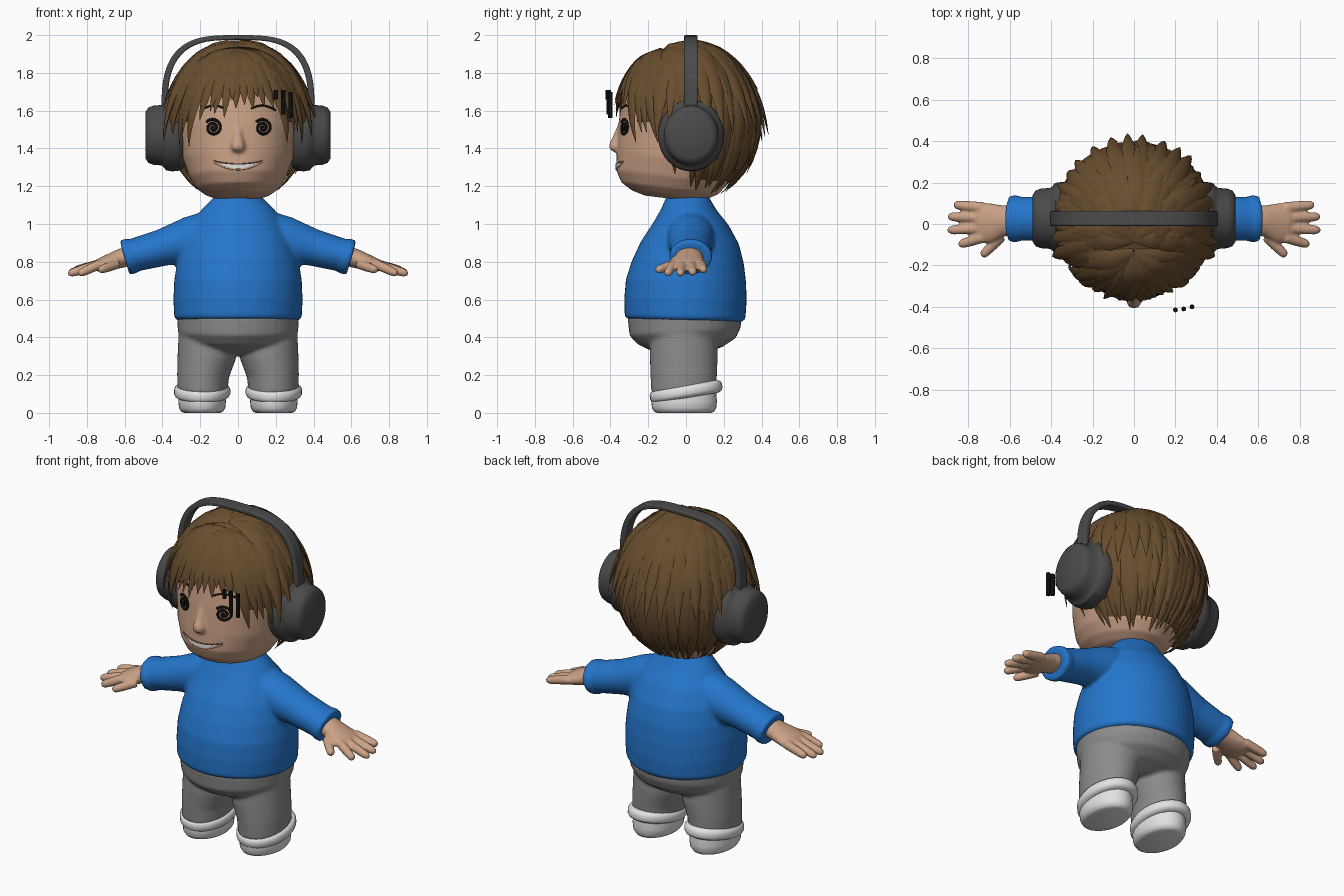
import bpy, bmesh, math, random
from math import sin, cos, pi, radians
from mathutils import Vector
from mathutils.bvhtree import BVHTree

random.seed(4)
if "Cube" in bpy.data.objects:
    bpy.data.objects.remove(bpy.data.objects["Cube"])
made = []


def material(name, r, g, b):
    m = bpy.data.materials.new(name)
    m.use_nodes = True
    m.diffuse_color = (r, g, b, 1)
    node = m.node_tree.nodes["Principled BSDF"]
    node.inputs["Base Color"].default_value = (r, g, b, 1)
    node.inputs["Roughness"].default_value = 0.7
    return m


skin = material("skin", 0.60, 0.36, 0.24)
blue = material("shirt blue", 0.018, 0.18, 0.60)
grey = material("trouser grey", 0.26, 0.26, 0.26)
white = material("white", 0.76, 0.76, 0.76)
brown = material("hair brown", 0.14, 0.075, 0.028)
dark = material("headphone grey", 0.07, 0.07, 0.07)
black = material("black", 0.004, 0.004, 0.004)
lip = material("lip brown", 0.22, 0.10, 0.07)


def skin_rings(bm, rings, caps=True):
    """Bridge rings of points into a closed tube."""
    loops = [[bm.verts.new(p) for p in ring] for ring in rings]
    n = len(loops[0])
    for a, b in zip(loops, loops[1:]):
        for i in range(n):
            j = (i + 1) % n
            bm.faces.new((a[i], a[j], b[j], b[i]))
    if caps:
        bm.faces.new(loops[0])
        bm.faces.new(loops[-1])


def tube(bm, rings, seg=32):
    """Each ring is (x, y, z, side radius, depth radius)."""
    pts = [Vector(r[:3]) for r in rings]
    t = (pts[-1] - pts[0]).normalized()
    side = t.cross(Vector((0, 1, 0))).normalized()
    depth = t.cross(side)
    skin_rings(bm, [[p + side * r[3] * cos(2 * pi * i / seg) + depth * r[4] * sin(2 * pi * i / seg)
                     for i in range(seg)] for p, r in zip(pts, rings)])


def finish(bm, name, mat, voxel=0, smooth=4):
    bmesh.ops.recalc_face_normals(bm, faces=bm.faces)
    me = bpy.data.meshes.new(name)
    bm.to_mesh(me)
    bm.free()
    ob = bpy.data.objects.new(name, me)
    bpy.context.collection.objects.link(ob)
    me.materials.append(mat)
    if voxel:
        mod = ob.modifiers.new("blend", "REMESH")
        mod.mode, mod.voxel_size, mod.use_smooth_shade = "VOXEL", voxel, True
        mod = ob.modifiers.new("soften", "SMOOTH")
        mod.iterations, mod.factor = smooth, 0.5
    made.append(ob)
    return ob


def line(name, points, radius, mat):
    cu = bpy.data.curves.new(name, "CURVE")
    cu.dimensions, cu.bevel_depth, cu.bevel_resolution = "3D", radius, 2
    cu.use_fill_caps = True
    sp = cu.splines.new("POLY")
    sp.points.add(len(points) - 1)
    for q, p in zip(sp.points, points):
        q.co = (*p, 1)
    cu.materials.append(mat)
    ob = bpy.data.objects.new(name, cu)
    bpy.context.collection.objects.link(ob)


# Shirt with blended sleeves
bm = bmesh.new()
tube(bm, [(0, y, z, rx, ry) for z, rx, ry, y in (
    (.49, .32, .305, -.005), (.505, .338, .32, -.005), (.6, .342, .324, -.003), (.7, .338, .318, 0),
    (.8, .322, .296, .01), (.9, .295, .26, .02), (1, .25, .20, .025), (1.08, .19, .145, .015),
    (1.14, .13, .115, .01), (1.155, .115, .1, .01))], 48)
for s in (-1, 1):
    tube(bm, [(s * x, y, z, rz, ry) for x, y, z, rz, ry in (
        (.1, .02, .965, .12, .13), (.25, .025, .915, .125, .125), (.4, .025, .875, .098, .108),
        (.55, .025, .835, .088, .106), (.565, .025, .831, .096, .114), (.6, .025, .822, .094, .112))])
finish(bm, "shirt", blue, .011)

# Trousers with blended legs
bm = bmesh.new()
tube(bm, [(0, y, z, rx, ry) for z, rx, ry, y in (
    (.31, .10, .10, .01), (.34, .25, .19, .01), (.38, .29, .26, .005), (.43, .318, .295, -.005),
    (.53, .325, .305, -.005))], 40)
for s in (-1, 1):
    tube(bm, [(s * x, -.012, z, rx, ry) for x, z, rx, ry in (
        (.16, .42, .155, .175), (.165, .3, .155, .18), (.185, .2, .138, .176), (.19, .1, .132, .172))])
finish(bm, "trousers", grey, .011)

for s, label in ((-1, "right"), (1, "left")):
    # Rolled hem and shoe
    bm = bmesh.new()
    tube(bm, [(s * .19, y, z, rx, rx + .045) for y, z, rx in (
        (.006, .08, .125), (.004, .088, .142), (.002, .1, .149), (-.001, .125, .149),
        (-.003, .138, .142), (-.005, .146, .125))])
    finish(bm, label + "_hem", white)
    bm = bmesh.new()
    tube(bm, [(s * .19, -.01, z, rx, rx + .048) for z, rx in (
        (0, .095), (.006, .11), (.025, .122), (.06, .126), (.11, .122))])
    finish(bm, label + "_shoe", white)
    # Hand with four fingers and a thumb
    bm = bmesh.new()
    tube(bm, [(s * x, y, z, rz, ry) for x, y, z, rz, ry in (
        (.55, .02, .84, .055, .07), (.63, .015, .815, .05, .075), (.69, .005, .795, .042, .095),
        (.74, .005, .78, .034, .098), (.77, .005, .772, .02, .085))])
    for y0, tip in ((.08, (.87, .093, .755)), (.03, (.898, .036, .74)),
                    (-.02, (.9, -.03, .735)), (-.065, (.845, -.1, .735)), (-.06, (.735, -.155, .755))):
        root = Vector((.64 if tip[0] < .8 else .73, y0, .788))
        tip = Vector(tip)
        tube(bm, [(s * p.x, p.y, p.z, r, r) for p, r in (
            (root.lerp(tip, t), r) for t, r in ((0, .026), (.5, .025), (.85, .022), (.95, .017), (1, .008)))], 16)
    finish(bm, label + "_hand", skin, .007, 3)
    # Headphone cup
    bm = bmesh.new()
    tube(bm, [(s * x, .027, 1.47, r, r * .92) for x, r in (
        (.28, .15), (.295, .178), (.32, .19), (.35, .191), (.38, .186), (.395, .168), (.405, .16),
        (.45, .156), (.475, .146), (.49, .122))], 48)
    finish(bm, label + "_ear_cup", dark)

# Headband arch
bm = bmesh.new()
arch = []
for i in range(49):
    a = pi * i / 48
    cx = math.copysign(abs(cos(a)) ** .6, cos(a))
    sz = max(sin(a), 0) ** .75
    arch.append([(cx * w, y, 1.62 + sz * h) for w, h, y in (
        (.405, .38, -.01), (.405, .38, .062), (.372, .354, .062), (.372, .354, -.01))])
skin_rings(bm, arch)
band = finish(bm, "headband", dark)
mod = band.modifiers.new("round", "BEVEL")
mod.width, mod.segments = .007, 2

# Head with nose, and neck
bm = bmesh.new()
tube(bm, [(0, y, z, rx, ry) for z, rx, ry, y in (
    (1.135, .10, .13, -.09), (1.155, .17, .2, -.09), (1.19, .217, .26, -.085), (1.25, .258, .297, -.075),
    (1.35, .292, .303, -.065), (1.5, .307, .302, -.057), (1.65, .3, .3, -.04), (1.8, .24, .24, -.02),
    (1.88, .12, .12, 0))], 48)
tube(bm, [(0, y, z, rx, ry) for z, y, rx, ry in (
    (1.53, -.345, .014, .014), (1.46, -.358, .024, .03), (1.42, -.368, .037, .04),
    (1.395, -.37, .036, .038), (1.38, -.365, .022, .024))], 20)
head = finish(bm, "head", skin, .01)
bm = bmesh.new()
tube(bm, [(0, 0, 1.08, .11, .1), (0, 0, 1.2, .1, .1)])
finish(bm, "neck", skin)

bpy.context.view_layer.update()
surface = BVHTree.FromObject(head, bpy.context.evaluated_depsgraph_get())


def on_face(x, z, lift=.001):
    hit = surface.ray_cast(Vector((x, -2, z)), Vector((0, 1, 0)))[0]
    return (x, (hit.y if hit else -.35) - lift, z)


# Spiral eyes and brows
for s, label in ((-1, "right"), (1, "left")):
    line(label + "_eye_spiral", [on_face(s * .132 + .046 * t / 60 * cos(t * .24 + .6),
         1.51 + .046 * t / 60 * sin(t * .24 + .6)) for t in range(61)], .0075, black)
    line(label + "_brow", [on_face(s * (.07 + .13 * t), 1.597 + .03 * sin(pi * (.15 + .8 * t)))
         for t in [i / 12 for i in range(13)]], .005, black)

# Smile: teeth plate framed by lips
steps = [i / 12 - 1 for i in range(25)]
bm = bmesh.new()
rows = [[bm.verts.new(on_face(.125 * u, 1.315 - .024 * k * (1 - u * u) + .017 * u * u, .004))
         for u in steps] for k in (0, 1)]
for i in range(24):
    bm.faces.new((rows[1][i], rows[1][i + 1], rows[0][i + 1], rows[0][i]))
finish(bm, "teeth", white)
line("upper_lip", [on_face(.13 * u, 1.317 + .017 * u * u) for u in steps], .004, lip)
line("lower_lip", [on_face(.13 * u, 1.289 + .043 * u * u) for u in steps], .005, skin)

# Three floating strokes beside the brow
for x, y, low, high in ((.2, -.415, 1.66, 1.71), (.24, -.41, 1.58, 1.71), (.28, -.4, 1.56, 1.7)):
    line("stroke_mark", [(x, y, low), (x, y, high)], .012, black)

# Hair: scalp cap plus layers of tapered locks
CENTRE, RADII = Vector((0, 0, 1.54)), Vector((.365, .375, .415))


def direction(az, polar):
    return Vector((sin(az) * sin(polar), -cos(az) * sin(polar), cos(polar)))


def on_scalp(d, scale):
    return CENTRE + Vector(a * b for a, b in zip(d, RADII)) * scale


def hairline(az):
    a = abs(math.degrees(math.remainder(az, 2 * pi)))
    return 68 if a < 45 else 90 if a < 75 else 105 if a < 100 else 140


bm = bmesh.new()
bmesh.ops.create_uvsphere(bm, u_segments=48, v_segments=32, radius=1)
low = [f for f in bm.faces if math.degrees(math.acos(f.calc_center_median().normalized().z))
       > hairline(math.atan2(f.calc_center_median().x, -f.calc_center_median().y))]
bmesh.ops.delete(bm, geom=low, context="FACES")
for v in bm.verts:
    v.co = on_scalp(v.co, .975)
finish(bm, "hair_cap", brown)


def lock(bm, az, polar, start, lift, width, crown):
    top = Vector((0, -crown, 1)).normalized()
    end = direction(az, polar)
    rings, steps = [], 11
    for i in range(steps):
        t = i / (steps - 1)
        at = lambda k: on_scalp(top.slerp(end, start + (1 - start) * k), .985 + .02 * sin(pi * k) + lift * k ** 3)
        p, along = at(t), (at(t + .01) - at(t - .01)).normalized()
        d = (p - CENTRE)
        out = (d - along * d.dot(along)).normalized()
        side = out.cross(along)
        w = width * max(.03, min(1, .35 + 2 * t) * (1 - max(0, t - .35) / .65) ** .8)
        rings.append([p + side * w * cos(pi * k / 3) + out * w * .42 * sin(pi * k / 3) for k in range(6)])
    skin_rings(bm, rings)


# name, count, first and last azimuth, tip angle, tip spread, start, lift, width, crown offset
layers = (
    ("nape_hair", 21, 98, 262, 147, 6, .35, .06, .062, 0),
    ("lower_back_hair", 22, 80, 280, 122, 7, .25, .09, .06, 0),
    ("upper_back_hair", 20, 68, 292, 98, 6, .15, .17, .062, 0),
    ("crown_hair", 17, 75, 285, 75, 7, .06, .10, .062, .1),
    ("top_hair", 12, 85, 275, 52, 7, .0, .04, .06, .2),
    ("temple_hair_left", 7, 45, 90, 102, 7, .15, .05, .055, .3),
    ("temple_hair_right", 7, -90, -45, 102, 7, .15, .05, .055, .3),
    ("fringe_under", 9, -46, 46, 86, 7, .12, .02, .05, .4),
    ("fringe_over", 12, -72, 72, 76, 8, .0, .06, .055, .4),
)
for name, count, a0, a1, tip, spread, start, lift, width, crown in layers:
    bm = bmesh.new()
    for i in range(count):
        az = a0 + (a1 - a0) * i / (count - 1) + random.uniform(-3, 3)
        polar = tip + random.uniform(-spread, spread)
        lock(bm, radians(az), radians(polar), start, lift * random.uniform(.75, 1.15),
             width * random.uniform(.85, 1.15), crown)
    finish(bm, name, brown)

# Smooth shading with sharp edges kept
bpy.ops.object.select_all(action="DESELECT")
for ob in made:
    ob.select_set(True)
bpy.context.view_layer.objects.active = made[0]
bpy.ops.object.shade_smooth_by_angle(angle=radians(40))
